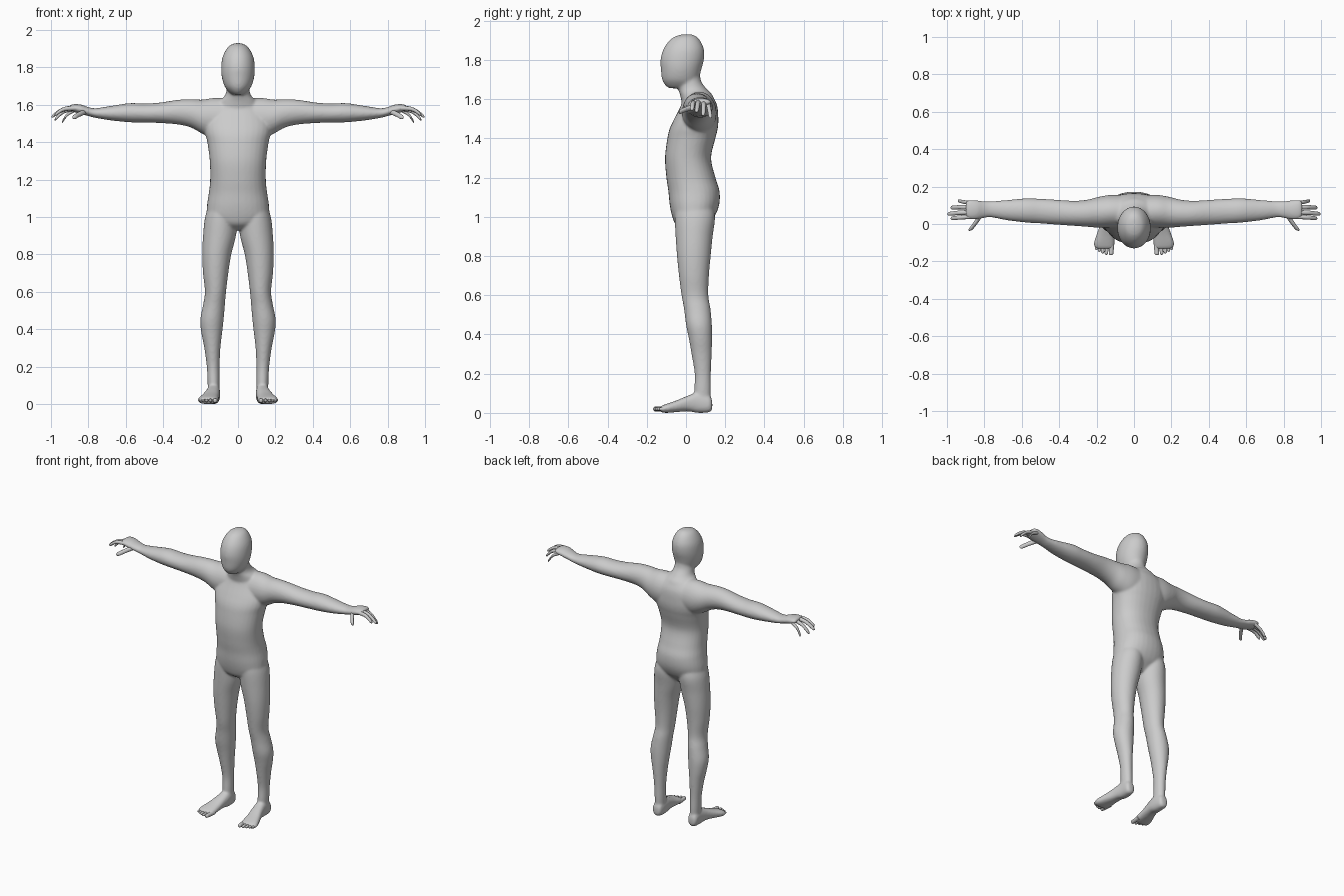
import bpy, bmesh, math

SEG = 32
skin = bpy.data.materials.new("plain grey")
skin.diffuse_color = (0.6, 0.6, 0.6, 1)


def spline(rows, steps=5):
    """Catmull-Rom interpolation through rows of numbers."""
    out = []
    n = len(rows)
    for i in range(n - 1):
        p = [rows[max(0, min(n - 1, i + k))] for k in (-1, 0, 1, 2)]
        for s in range(steps):
            t = s / steps
            out.append([0.5 * (2 * b + (c - a) * t + (2 * a - 5 * b + 4 * c - d) * t * t
                               + (3 * b - a - 3 * c + d) * t ** 3)
                        for a, b, c, d in zip(*p)])
    return out + [list(rows[-1])]


def loft(bm, axis, rows, side=1, power=2.0):
    """Oval rings along an axis; each row is (position, low a, high a, low b, high b)."""
    rings = []
    for t, a0, a1, b0, b1 in spline(rows):
        ring = []
        for k in range(SEG):
            ang = 2 * math.pi * k / SEG
            c, s = math.cos(ang), math.sin(ang)
            c = math.copysign(abs(c) ** (2 / power), c)
            s = math.copysign(abs(s) ** (2 / power), s)
            a = (a0 + a1) / 2 + c * (a1 - a0) / 2
            b = (b0 + b1) / 2 + s * (b1 - b0) / 2
            x, y, z = {'x': (t, a, b), 'y': (a, t, b), 'z': (a, b, t)}[axis]
            ring.append(bm.verts.new((side * x, y, z)))
        rings.append(ring)
    for r, q in zip(rings, rings[1:]):
        for k in range(SEG):
            j = (k + 1) % SEG
            bm.faces.new((r[k], r[j], q[j], q[k]))
    bm.faces.new(rings[0])
    bm.faces.new(rings[-1])


def digit(bm, axis, base, mid, tip, r, side):
    """Finger or toe bending through three points, with a rounded tip."""
    rows = []
    path = spline([base, mid, tip], 6)
    for i, (x, y, z) in enumerate(path):
        f = i / (len(path) - 1)
        rad = r * (1 - 0.2 * f) * math.sqrt(max(0.03, 1 - max(0, (f - 0.8) / 0.2) ** 2))
        t, a, b = (x, y, z) if axis == 'x' else (y, x, z)
        rows.append((t, a - rad, a + rad, b - rad, b + rad))
    loft(bm, axis, rows, side)


def finish(bm, name):
    bmesh.ops.recalc_face_normals(bm, faces=bm.faces)
    me = bpy.data.meshes.new(name)
    bm.to_mesh(me)
    bm.free()
    me.materials.append(skin)
    for p in me.polygons:
        p.use_smooth = True
    ob = bpy.data.objects.new(name, me)
    bpy.context.collection.objects.link(ob)
    return ob


def symmetric(rows):
    return [(z, -w, w, y0, y1) for z, w, y0, y1 in rows]


body = bmesh.new()

# head
loft(body, 'z', symmetric([
    (1.93, .015, -.02, .03), (1.917, .045, -.06, .055), (1.89, .067, -.092, .077),
    (1.85, .084, -.117, .092), (1.8, .09, -.13, .091), (1.75, .087, -.128, .078),
    (1.7, .072, -.122, .066), (1.67, .05, -.105, .06), (1.655, .03, -.085, .03)]))
# neck
loft(body, 'z', symmetric([
    (1.74, .055, -.05, .07), (1.69, .06, -.045, .078), (1.65, .07, -.04, .107),
    (1.62, .1, -.03, .135), (1.57, .13, -.02, .155)]))
# torso
loft(body, 'z', symmetric([
    (1.625, .09, -.01, .13), (1.57, .15, -.025, .158), (1.5, .18, -.06, .165),
    (1.45, .177, -.083, .162), (1.4, .164, -.095, .15), (1.3, .151, -.107, .128),
    (1.2, .149, -.1, .15), (1.13, .156, -.09, .171), (1.06, .166, -.083, .169),
    (1.0, .163, -.07, .145), (.96, .12, -.052, .11), (.93, .05, -.01, .08)]), power=2.2)

for s in (1, -1):
    # arm and palm
    loft(body, 'x', [
        (.06, -.02, .155, 1.42, 1.635), (.13, -.02, .155, 1.42, 1.637),
        (.19, -.02, .145, 1.445, 1.628), (.25, -.015, .13, 1.478, 1.63),
        (.32, -.01, .124, 1.495, 1.627), (.42, -.003, .13, 1.503, 1.612),
        (.5, .003, .135, 1.505, 1.607), (.58, .008, .137, 1.507, 1.609),
        (.68, .02, .128, 1.517, 1.594), (.76, .035, .122, 1.53, 1.582),
        (.8, .032, .122, 1.54, 1.588), (.84, .024, .127, 1.55, 1.602),
        (.88, .026, .13, 1.563, 1.604), (.9, .04, .12, 1.572, 1.597)], s)
    # leg
    loft(body, 'z', [
        (1.08, .01, .15, -.05, .13), (1.0, .002, .176, -.057, .148),
        (.9, .011, .187, -.053, .136), (.8, .036, .191, -.046, .126),
        (.7, .052, .187, -.036, .117), (.6, .064, .177, -.023, .114),
        (.53, .07, .187, -.01, .125), (.45, .077, .202, .0, .132),
        (.38, .085, .196, .014, .133), (.3, .094, .18, .028, .131),
        (.2, .099, .167, .044, .127), (.12, .099, .163, .042, .127),
        (.05, .1, .16, .04, .125)], s)
    # foot
    loft(body, 'y', [
        (.134, .115, .15, .02, .06), (.118, .1, .163, .003, .09),
        (.06, .095, .167, .0, .105), (.01, .098, .177, .008, .088),
        (-.05, .103, .198, .004, .063), (-.1, .104, .215, .0, .046),
        (-.125, .108, .21, .003, .036), (-.135, .12, .195, .01, .028)], s, 2.4)

ob = finish(body, "body")
# fuse the overlapping volumes into one soft skin
rm = ob.modifiers.new("fuse", 'REMESH')
rm.mode = 'VOXEL'
rm.voxel_size = 0.0065
rm.use_smooth_shade = True
sm = ob.modifiers.new("soften", 'SMOOTH')
sm.factor = 0.5
sm.iterations = 10

# fingers: base, middle joint, tip
FINGERS = [
    ((.86, .040, 1.582), (.93, .035, 1.577), (.98, .03, 1.545), .0125),
    ((.86, .063, 1.585), (.935, .06, 1.575), (.998, .053, 1.535), .013),
    ((.86, .089, 1.583), (.93, .09, 1.565), (.982, .087, 1.518), .0125),
    ((.86, .112, 1.578), (.91, .118, 1.55), (.942, .125, 1.505), .011)]
# toes: x position, tip y, radius
TOES = [(.121, -.167, .0145), (.146, -.165, .011), (.166, -.158, .0105),
        (.184, -.149, .01), (.2, -.138, .0095)]

for s, label in ((1, "left"), (-1, "right")):
    bm = bmesh.new()
    for base, mid, tip, r in FINGERS:
        digit(bm, 'x', base, mid, tip, r, s)
    finish(bm, label + "_fingers")

    bm = bmesh.new()
    digit(bm, 'y', (.815, .055, 1.565), (.848, .005, 1.55), (.88, -.037, 1.532), .0145, s)
    finish(bm, label + "_thumb")

    bm = bmesh.new()
    for x, y, r in TOES:
        digit(bm, 'y', (x - .003, -.09, .02), (x, y + .035, .019), (x + .002, y, .02), r, s)
    finish(bm, label + "_toes")
